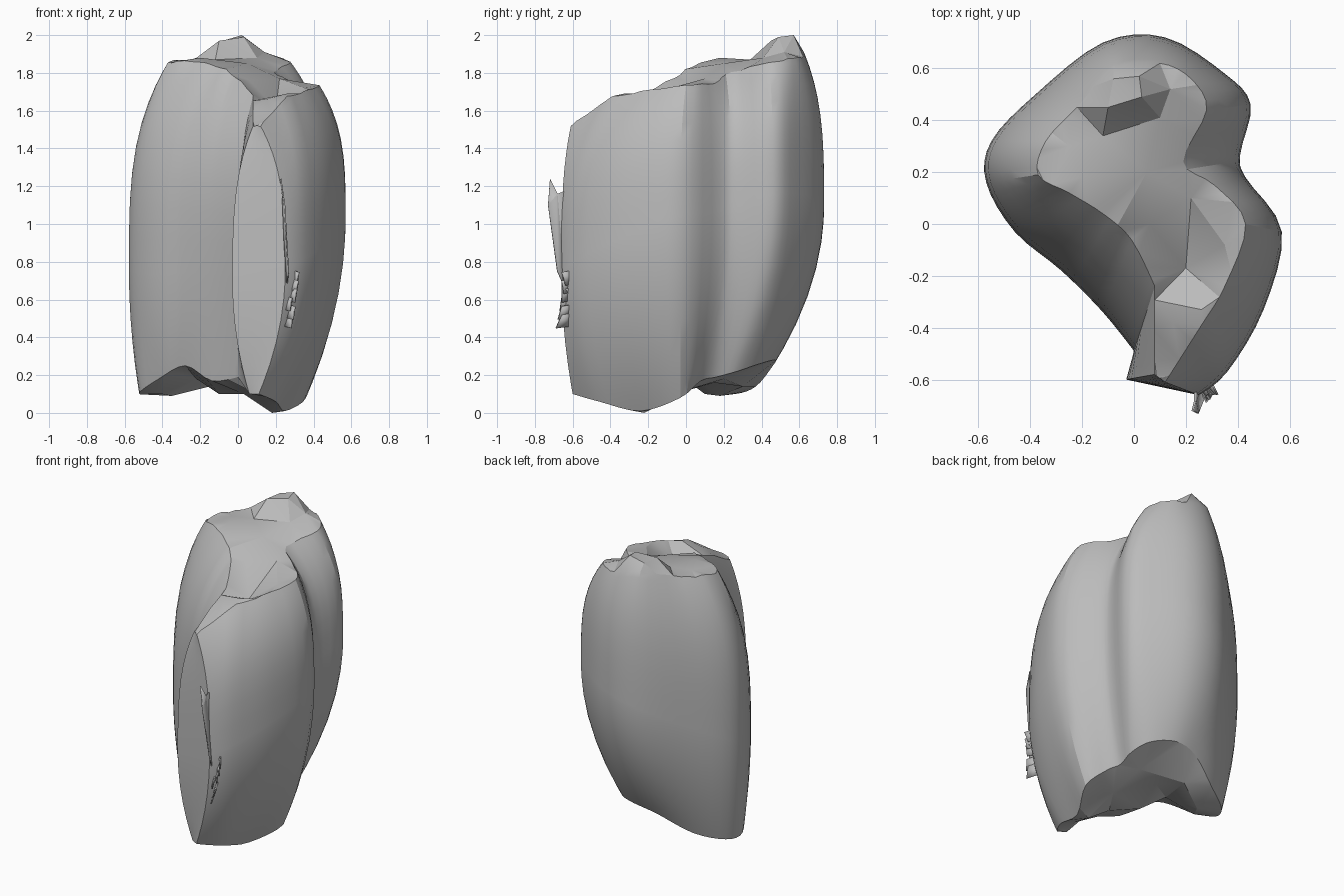
import bpy, bmesh, math, random
from mathutils import Vector
from mathutils.geometry import delaunay_2d_cdt

random.seed(4)
cube = bpy.data.objects.get("Cube")
if cube:
    bpy.data.objects.remove(cube)

grey = bpy.data.materials.new("plain grey")
grey.use_nodes = True
tone = (0.5, 0.5, 0.5, 1)
grey.diffuse_color = tone
grey.node_tree.nodes["Principled BSDF"].inputs["Base Color"].default_value = tone

# Plan of the body in hundredths: belly x and y, then base x, y, z, then rim x, y, z
PLAN = [
    (57, -3, 36, -3, 8, 43, 0, 174), (43, 18, 28, 8, 17, 31, 15, 175),
    (41, 27, 24, 16, 19, 19, 24, 180), (45, 46, 25, 27, 22, 28, 44, 186),
    (35, 58, 20, 39, 26, 22, 56, 187), (12, 72, 6, 47, 28, 10, 62, 189),
    (-12, 70, -10, 46, 25, -8, 60, 192), (-38, 50, -31, 37, 14, -22, 45, 188),
    (-55, 32, -48, 26, 10, -34, 32, 186), (-57, 16, -52, 14, 11, -37, 19, 185),
    (-46, -3, -42, 0, 18, -25, 12, 186), (-28, -18, -28, -14, 25, -12, 4, 184),
    (-12, -34, -14, -30, 17, -1, -6, 178), (0, -49, 0, -45, 19, 8, -24, 168),
    (-3, -60, 6, -57, 10, 8, -58, 152), (25, -66, 11, -60, 10, 12, -61, 152),
    (36, -57, 20, -46, 6, 26, -39, 167), (50, -33, 25, -24, 1, 35, -24, 170)]
CREASED = {13, 14, 15}      # corners of the flat front facet
STEPS = 4


def tangent(i):
    a, b = PLAN[i - 1], PLAN[(i + 1) % len(PLAN)]
    k = 0 if i in CREASED else 0.5
    return [k * (q - p) for p, q in zip(a, b)]


def smooth_plan():
    """Rounded version of the plan, keeping the creased corners."""
    result = []
    for i, start in enumerate(PLAN):
        j = (i + 1) % len(PLAN)
        for s in range(STEPS):
            t = s / STEPS
            u = t * t * (3 - 2 * t)
            result.append([(p + (q - p) * u + m * t * (1 - t) ** 2 - n * t * t * (1 - t)) / 100
                           for p, q, m, n in zip(start, PLAN[j], tangent(i), tangent(j))])
    return result


def column(p):
    """Points of one vertical line of the wall, from base to rim."""
    belly, base, rim = Vector(p[:2]), Vector(p[2:4]), Vector(p[5:7])
    low, high = p[4], p[7] + random.uniform(-0.008, 0.008)
    middle = 0.88 + 0.3 * belly.x + 0.3 * belly.y   # widest point is higher at the back
    points = []
    for s in range(8):
        t = math.sin(s / 8 * math.pi / 2) ** 1.5
        spot = belly.lerp(base, (1 - t) ** 2)
        points.append((*spot, low + (middle - low) * t))
    for s in range(10):
        t = 1 - (1 - s / 9) ** 1.5
        spot = belly.lerp(rim, t ** 3.2)
        points.append((*spot, middle + (high - middle) * t))
    return points


def cap(bm, ring, inner):
    """Close a ring with broken facets running through the inner points."""
    verts = list(ring) + [bm.verts.new(p) for p in inner]
    n = len(ring)
    edges = [(i, (i + 1) % n) for i in range(n)]
    flat = [v.co.to_2d() for v in verts]
    out, _, faces, origin, _, _ = delaunay_2d_cdt(flat, edges, [], 1, 1e-5)
    lookup = []
    for spot, ids in zip(out, origin):
        if ids:
            lookup.append(verts[ids[0]])
        else:
            near = min(verts, key=lambda v: (v.co.to_2d() - spot).length)
            lookup.append(bm.verts.new((*spot, near.co.z)))
    for f in faces:
        corners = [lookup[i] for i in f]
        if len(set(corners)) == 3 and not bm.faces.get(corners):
            bm.faces.new(corners)


def finish(bm, name, angle):
    bmesh.ops.recalc_face_normals(bm, faces=bm.faces)
    mesh = bpy.data.meshes.new(name)
    bm.to_mesh(mesh)
    bm.free()
    mesh.materials.append(grey)
    obj = bpy.data.objects.new(name, mesh)
    bpy.context.collection.objects.link(obj)
    bpy.ops.object.select_all(action="DESELECT")
    obj.select_set(True)
    bpy.context.view_layer.objects.active = obj
    bpy.ops.object.shade_smooth_by_angle(angle=math.radians(angle))
    return obj


# Body: lobed wall with a broken crown and an uneven base
bm = bmesh.new()
grid = [[bm.verts.new(p) for p in column(p)] for p in smooth_plan()]
for i, a in enumerate(grid):
    b = grid[(i + 1) % len(grid)]
    for k in range(len(a) - 1):
        bm.faces.new((a[k], b[k], b[k + 1], a[k + 1]))

crown = [(0.2, -0.17, 1.61), (0.15, -0.38, 1.66), (0.26, -0.33, 1.69), (0.35, -0.08, 1.72),
         (0.22, 0.1, 1.77), (0.06, 0.0, 1.76), (0.05, 0.2, 1.85), (-0.12, 0.34, 1.87),
         (0.1, 0.41, 1.88), (-0.1, 0.45, 1.97), (0.03, 0.49, 1.99), (0.02, 0.57, 2.0),
         (-0.08, 0.56, 1.97), (0.14, 0.52, 1.91), (-0.25, 0.3, 1.87), (-0.2, 0.18, 1.88)]
underside = [(-0.35, 0.18, 0.09), (-0.4, 0.1, 0.1), (-0.22, 0.04, 0.18), (-0.1, -0.06, 0.1),
             (0.03, -0.2, 0.1), (-0.15, 0.3, 0.14), (-0.05, 0.15, 0.16), (0.12, 0.2, 0.18),
             (0.14, -0.03, 0.11), (0.18, -0.22, 0.0), (0.1, -0.45, 0.1)]
cap(bm, [c[-1] for c in grid], crown)
cap(bm, [c[0] for c in grid], underside)
finish(bm, "lobed_body", 23)


# Loose flakes along the edge of the front facet
def flake(name, points):
    bm = bmesh.new()
    bm.faces.new([bm.verts.new(p) for p in points])
    bmesh.ops.triangulate(bm, faces=bm.faces)
    obj = finish(bm, name, 5)
    obj.modifiers.new("thickness", "SOLIDIFY").thickness = 0.008


flake("long_flake", [(0.26, -0.64, 0.66), (0.27, -0.68, 0.75), (0.25, -0.73, 1.1),
                     (0.23, -0.72, 1.24), (0.24, -0.68, 1.16), (0.24, -0.63, 1.18)])
for i in range(6):
    z = 0.46 + 0.045 * i
    x = 0.25 + 0.04 * random.random()
    flake("small_flake_%d" % (i + 1),
          [(x - 0.02, -0.61, z), (x + 0.02, -0.69 + 0.01 * i, z - 0.01),
           (x + 0.03, -0.66, z + 0.06), (x, -0.6, z + 0.07)])
